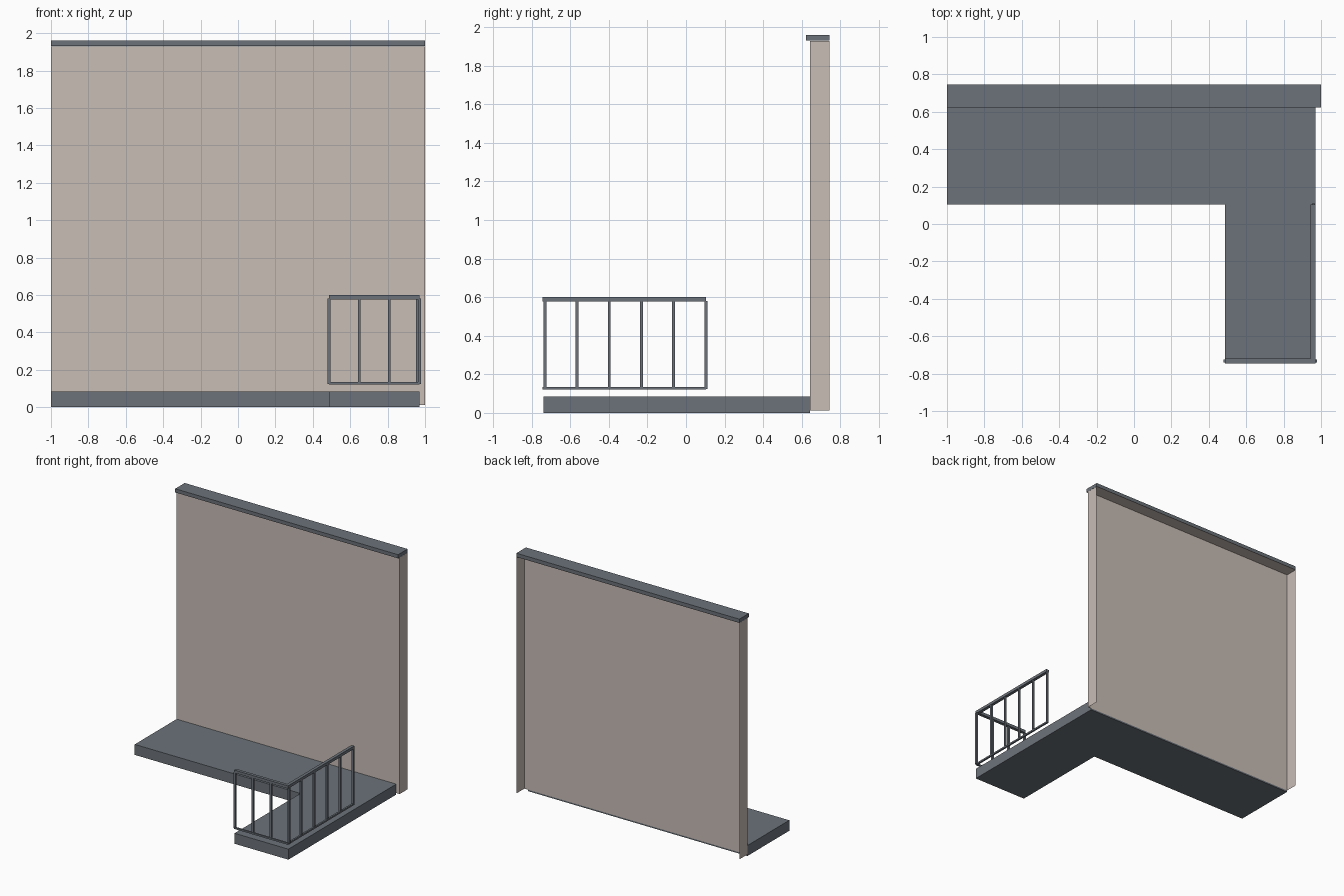
import bpy
import bmesh

cube = bpy.data.objects.get("Cube")
if cube:
    bpy.data.objects.remove(cube, do_unlink=True)


def material(name, color):
    mat = bpy.data.materials.new(name)
    mat.use_nodes = True
    mat.diffuse_color = color
    mat.node_tree.nodes["Principled BSDF"].inputs["Base Color"].default_value = color
    return mat


SLATE = material("slate grey", (0.150, 0.171, 0.195, 1))
PLASTER = material("warm plaster", (0.584, 0.509, 0.468, 1))


def finish(name, bm, mat):
    mesh = bpy.data.meshes.new(name)
    bm.to_mesh(mesh)
    bm.free()
    mesh.materials.append(mat)
    obj = bpy.data.objects.new(name, mesh)
    bpy.context.collection.objects.link(obj)
    return obj


def box(name, low, high, mat, drop=None):
    """Box between two corners; faces whose normal passes drop are left open."""
    bm = bmesh.new()
    bmesh.ops.create_cube(bm, size=1)
    for v in bm.verts:
        v.co = [(a + b) / 2 + c * (b - a) for a, b, c in zip(low, high, v.co)]
    bm.normal_update()
    if drop:
        bmesh.ops.delete(bm, geom=[f for f in bm.faces if drop(f.normal)],
                         context="FACES_ONLY")
    return finish(name, bm, mat)


# Wall shell: open at the back and the bottom
box("wall", (-1, 0.643, 0.012), (1, 0.745, 1.929), PLASTER,
    lambda n: n.y > 0.5 or n.z < -0.5)
box("wall_cap", (-1, 0.623, 1.93), (1, 0.745, 1.96), SLATE)

# L-shaped floor slab
LEFT, RIGHT, FRONT, STEP = 0.487, 0.97, -0.74, 0.105
bm = bmesh.new()
outline = [(-1, STEP), (LEFT, STEP), (LEFT, FRONT),
           (RIGHT, FRONT), (RIGHT, 0.642), (-1, 0.642)]
base = bm.faces.new([bm.verts.new((x, y, 0)) for x, y in outline])
top = bmesh.ops.extrude_face_region(bm, geom=[base])["geom"]
bmesh.ops.translate(bm, vec=(0, 0, 0.085),
                    verts=[g for g in top if isinstance(g, bmesh.types.BMVert)])
bmesh.ops.recalc_face_normals(bm, faces=bm.faces)
finish("floor_slab", bm, SLATE)

# Railing: handrail and bottom rail along the front and the side
for name, z0, z1, width in (("handrail", 0.577, 0.6, 0.025),
                            ("bottom_rail", 0.122, 0.135, 0.014)):
    box("front_" + name, (LEFT, -0.745, z0), (RIGHT, -0.745 + width, z1), SLATE)
    box("side_" + name, (RIGHT - width, -0.745 + width, z0),
        (RIGHT, STEP, z1), SLATE)


# Square balusters
def baluster(name, x, y):
    r = 0.0075
    box(name, (x - r, y - r, 0.125), (x + r, y + r, 0.58), SLATE)


for i in range(4):
    baluster(f"front_baluster_{i + 1}", LEFT + i * (RIGHT - LEFT) / 3, -0.732)
for i in range(1, 6):
    baluster(f"side_baluster_{i}", 0.96, -0.732 + i * 0.167)
